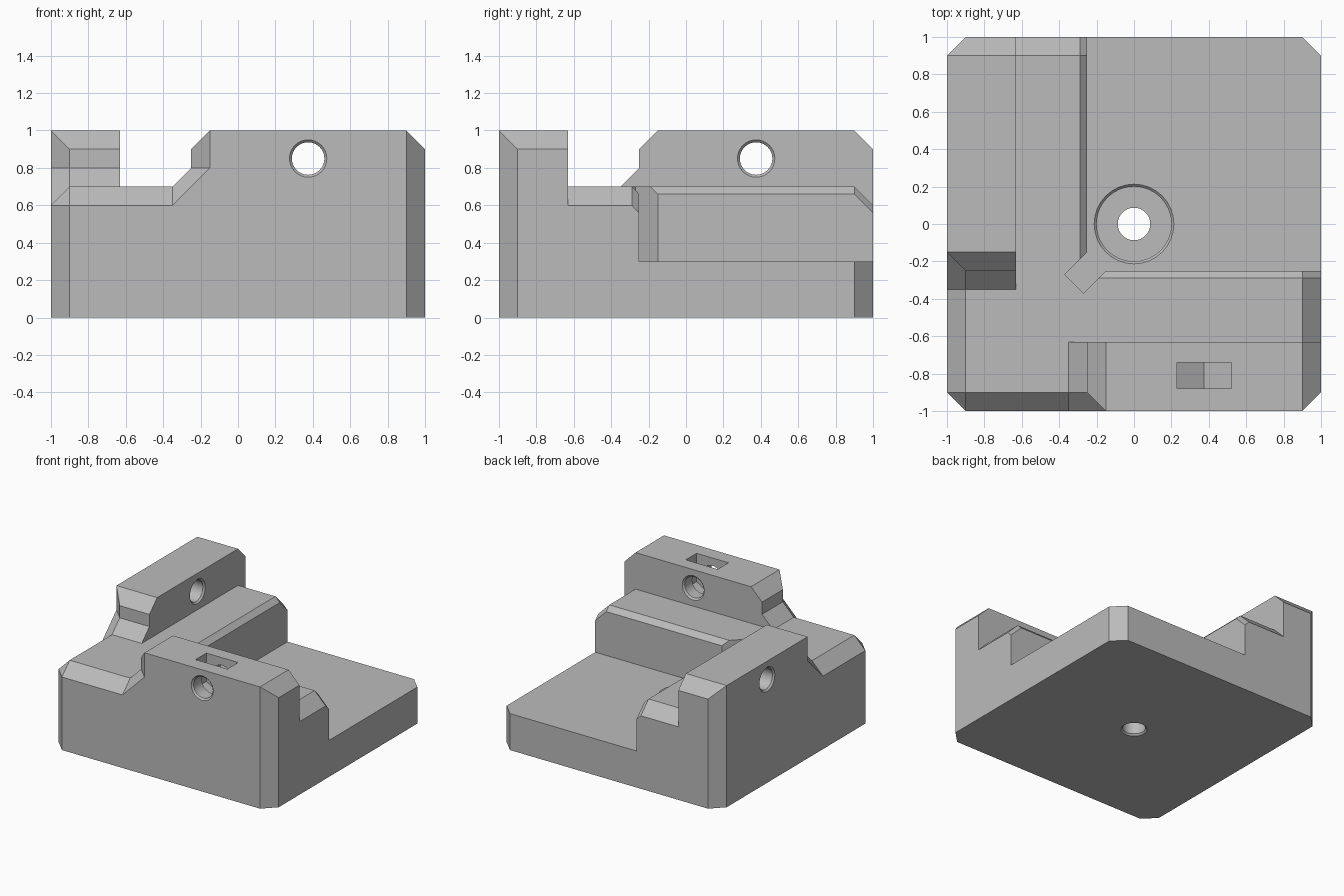
import bpy
import bmesh
import math
from mathutils import Vector, Matrix

if "Cube" in bpy.data.objects:
    bpy.data.objects.remove(bpy.data.objects["Cube"], do_unlink=True)

grey = bpy.data.materials.new("light grey")
grey.use_nodes = True
COLOR = (0.5, 0.5, 0.5, 1)
grey.diffuse_color = COLOR
grey.node_tree.nodes["Principled BSDF"].inputs["Base Color"].default_value = COLOR

# Exchanging x and y turns every front part into its twin on the right side
SWAP = Matrix(((0, 1, 0, 0), (1, 0, 0, 0), (0, 0, 1, 0), (0, 0, 0, 1)))


def finish(name, bm, twin=False):
    if twin:
        bm.transform(SWAP)
    bmesh.ops.recalc_face_normals(bm, faces=bm.faces)
    mesh = bpy.data.meshes.new(name)
    bm.to_mesh(mesh)
    bm.free()
    mesh.materials.append(grey)
    ob = bpy.data.objects.new(name, mesh)
    bpy.context.collection.objects.link(ob)
    return ob


def solid(name, low, high, planes=(), twin=False):
    """Box trimmed by planes (normal, limit), keeping normal . p <= limit."""
    bm = bmesh.new()
    bmesh.ops.create_cube(bm, size=1)
    low, high = Vector(low), Vector(high)
    for v in bm.verts:
        v.co = (low + high) / 2 + v.co * (high - low)
    for normal, limit in planes:
        n = Vector(normal)
        geom = bm.verts[:] + bm.edges[:] + bm.faces[:]
        cut = bmesh.ops.bisect_plane(bm, geom=geom, dist=1e-6, plane_co=n * limit / n.length_squared,
                                     plane_no=n, clear_outer=True)
        edges = [e for e in cut["geom_cut"] if isinstance(e, bmesh.types.BMEdge)]
        if edges:
            bmesh.ops.holes_fill(bm, edges=bm.edges[:], sides=0)
    return finish(name, bm, twin)


def turned(name, profile, matrix, twin=False, sides=32):
    """Capped solid of revolution from (radius, height) points."""
    bm = bmesh.new()
    rings = []
    for r, h in profile:
        angles = [2 * math.pi * i / sides for i in range(sides)]
        rings.append([bm.verts.new((r * math.cos(a), r * math.sin(a), h)) for a in angles])
    for a, b in zip(rings, rings[1:]):
        for i in range(sides):
            j = (i + 1) % sides
            bm.faces.new((a[i], a[j], b[j], b[i]))
    bm.faces.new(rings[0])
    bm.faces.new(rings[-1])
    bm.transform(matrix)
    return finish(name, bm, twin)


def combine(body, tool, operation):
    mod = body.modifiers.new(tool.name, "BOOLEAN")
    mod.operation = operation
    mod.solver = "EXACT"
    mod.object = tool
    bpy.context.view_layer.objects.active = body
    bpy.ops.object.modifier_apply(modifier=mod.name)
    bpy.data.objects.remove(tool, do_unlink=True)


# Base plate with four clipped corners
corners = [((sx, sy, 0), 1.9) for sx in (-1, 1) for sy in (-1, 1)]
body = solid("corner_block", (-1, -1, 0), (1, 1, 0.3), corners)

adds, cuts = [], []
for twin in (False, True):
    # Ledge with chamfered outer and inner edges
    adds.append(solid("ledge", (-1, -1, 0), (1, -0.25, 0.7), corners + [
        ((0, -1, 1), 1.6), ((-1, 0, 1), 1.6), ((1, 0, 1), 1.6),
        ((-1, -1, 1), 2.5), ((0, 1, 1), 0.41), ((1, 1, 1), 1.31)], twin))
    # Raised wall and its sloping foot
    adds.append(solid("wall", (-0.25, -1, 0), (1, -0.63, 1), corners + [
        ((1, 0, 1), 1.9), ((-1, 0, 1), 1.15), ((-1, -1, 0), 1.15)], twin))
    adds.append(solid("wall_foot", (-0.45, -1, 0), (0.6, -0.63, 0.8), [
        ((-1, 0, 1), 1.05), ((-1, -1, 1), 1.95)], twin))
    # Bolt hole, chamfered at both ends
    along_y = Matrix.Translation((0.375, -1, 0.85)) @ Matrix.Rotation(-math.pi / 2, 4, "X")
    cuts.append(turned("bolt_hole", [(0.11, -0.01), (0.087, 0.013), (0.087, 0.357), (0.11, 0.38)],
                       along_y, twin))
    # Nut slot with a pointed floor
    s = math.tan(math.pi / 6)
    cuts.append(solid("nut_slot", (0.23, -0.88, 0.5), (0.52, -0.74, 1.1), [
        ((s, 0, -1), s * 0.375 - 0.683), ((-s, 0, -1), -s * 0.375 - 0.683)], twin))

# Diagonal relief in the inner corner
cuts.append(solid("corner_relief", (-0.6, -0.6, 0.3), (0.2, 0.2, 1.2), [
    ((1, -1, 0), 0.1), ((-1, 1, 0), 0.1), ((-1, -1, 0), 0.64), ((1, 1, 0), -0.2)]))

# Counterbored hole through the floor
cuts.append(turned("floor_bore", [(0.223, 0.31), (0.2, 0.287), (0.2, 0.15), (0.087, 0.15),
                                  (0.087, 0.013), (0.11, -0.01)], Matrix.Identity(4)))

for tool in adds:
    combine(body, tool, "UNION")
for tool in cuts:
    combine(body, tool, "DIFFERENCE")

# Merge flat neighbours and keep every real edge crisp
bm = bmesh.new()
bm.from_mesh(body.data)
bmesh.ops.remove_doubles(bm, verts=bm.verts, dist=1e-4)
bmesh.ops.dissolve_limit(bm, angle_limit=math.radians(0.5), verts=bm.verts, edges=bm.edges)
bm.to_mesh(body.data)
bm.free()
bpy.ops.object.select_all(action="DESELECT")
body.select_set(True)
bpy.context.view_layer.objects.active = body
bpy.ops.object.shade_smooth_by_angle(angle=math.radians(20))
